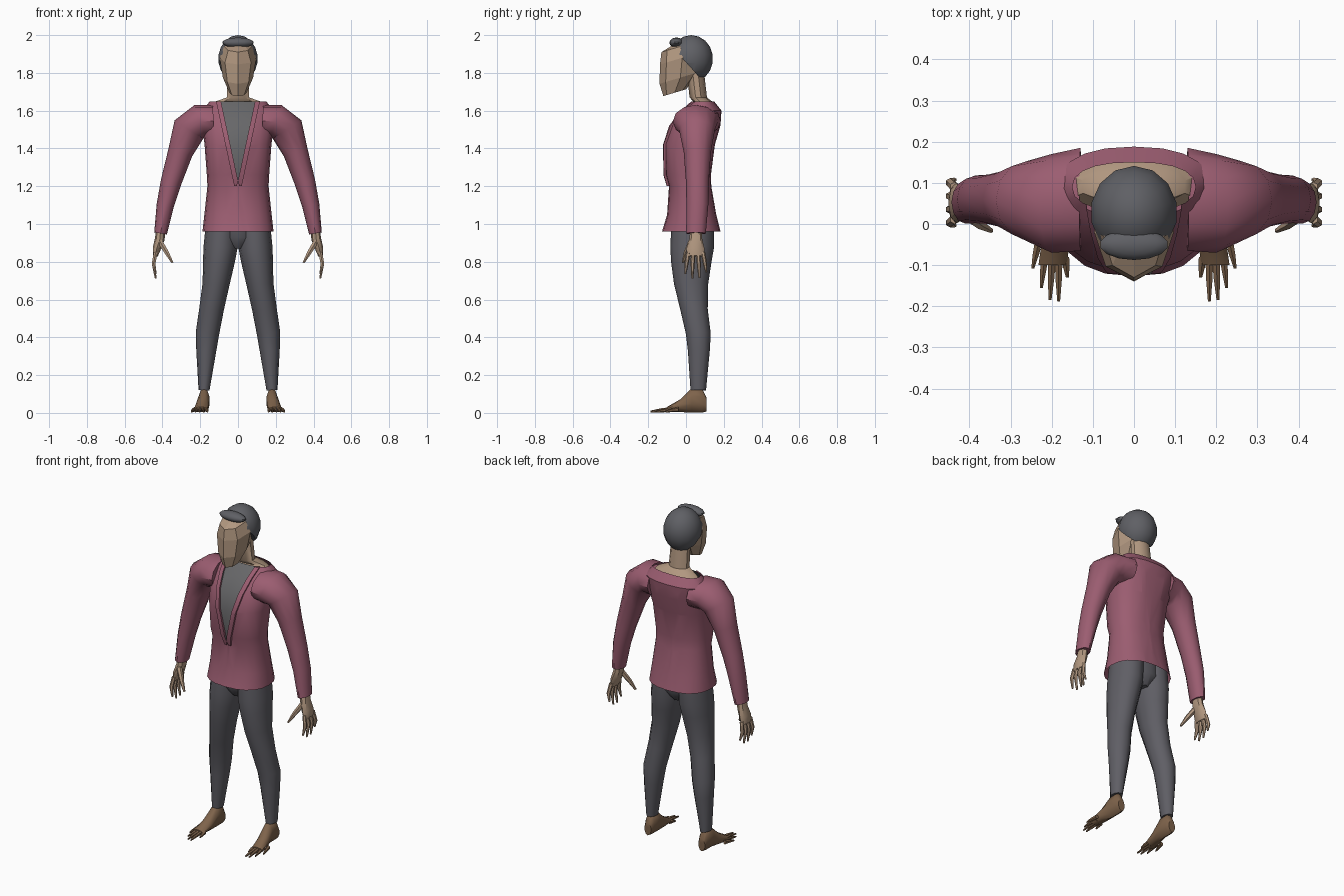
import bpy
import bmesh
from math import cos, sin, pi, radians
from mathutils import Vector, Matrix

cube = bpy.data.objects.get("Cube")
if cube:
    bpy.data.objects.remove(cube, do_unlink=True)


def material(name, *rgb):
    mat = bpy.data.materials.new(name)
    mat.use_nodes = True
    mat.diffuse_color = (*rgb, 1)
    mat.node_tree.nodes["Principled BSDF"].inputs["Base Color"].default_value = (*rgb, 1)
    return mat


SKIN = material("tan skin", .44, .31, .215)
FOOT = material("brown feet", .21, .125, .07)
JACKET = material("mauve jacket", .33, .11, .165)
SHIRT = material("grey shirt", .135, .135, .14)
TROUSERS = material("charcoal trousers", .115, .113, .13)
HAIR = material("dark grey hair", .115, .117, .13)


def finish(name, bm, mats, smooth=True):
    """Turn a bmesh into a named object with its materials."""
    bmesh.ops.recalc_face_normals(bm, faces=bm.faces)
    mesh = bpy.data.meshes.new(name)
    bm.to_mesh(mesh)
    bm.free()
    for mat in mats:
        mesh.materials.append(mat)
    if smooth:
        mesh.shade_smooth()
        mesh.set_sharp_from_angle(angle=radians(40))
    obj = bpy.data.objects.new(name, mesh)
    bpy.context.collection.objects.link(obj)
    return obj


def power(value, p):
    return abs(value) ** p * (1 if value >= 0 else -1)


def loft(sections, n=10, side=1, box=1, tilt=0, along_y=False, caps=True):
    """Skin oval rings given as (x, y, z, half width, half depth)."""
    bm = bmesh.new()
    rings = []
    for i, (x, y, z, a, b) in enumerate(sections):
        before = Vector(sections[max(i - 1, 0)][:3])
        after = Vector(sections[min(i + 1, len(sections) - 1)][:3])
        way = after - before
        if along_y:
            u, v = Vector((1, 0, 0)), Vector((0, 0, 1))
        else:
            u = Vector((-way.z, 0, way.x)).normalized()
            v = Vector((0, 1, tilt))
        ring = []
        for k in range(n):
            t = 2 * pi * k / n - pi / 2
            p = Vector((x, y, z)) + u * a * power(cos(t), box) + v * b * power(sin(t), box)
            p.x *= side
            ring.append(bm.verts.new(p))
        rings.append(ring)
    for low, high in zip(rings, rings[1:]):
        for k in range(n):
            j = (k + 1) % n
            bm.faces.new((low[k], low[j], high[j], high[k]))
    if caps:
        bm.faces.new(rings[0])
        bm.faces.new(rings[-1])
    return bm


def ellipsoid(centre, radii):
    bm = bmesh.new()
    bmesh.ops.create_uvsphere(
        bm, u_segments=14, v_segments=9, radius=1,
        matrix=Matrix.Translation(centre) @ Matrix.Diagonal((*radii, 1)))
    return bm


# Jacket body, open at the hem and the neck
body = loft([
    (0, .028, .96, .188, .155), (0, .03, 1.05, .178, .13), (0, .022, 1.2, .162, .112),
    (0, .012, 1.26, .165, .12), (0, .02, 1.42, .177, .133), (0, .05, 1.52, .19, .132),
    (0, .083, 1.6, .19, .105), (0, .09, 1.648, .15, .06)],
    n=20, box=.85, caps=False)

# Cut the shirt opening and the lapel bands along slanted planes
V_BOTTOM, V_SLOPE, BAND = 1.23, .215, .026
for s in (-1, 1):
    for offset in (0, BAND):
        bmesh.ops.bisect_plane(
            body, geom=body.verts[:] + body.edges[:] + body.faces[:],
            plane_co=(s * offset, 0, V_BOTTOM), plane_no=(1, 0, -s * V_SLOPE))
lapels = []
for face in body.faces:
    c = face.calc_center_median()
    reach = (c.z - V_BOTTOM) * V_SLOPE
    if c.y < .06 and c.z > V_BOTTOM:
        if abs(c.x) < reach:
            face.material_index = 1
        elif abs(c.x) < reach + BAND:
            lapels.append(face)
raised = bmesh.ops.extrude_face_region(body, geom=lapels)["geom"]
bmesh.ops.translate(body, vec=(0, -.012, 0),
                    verts=[g for g in raised if isinstance(g, bmesh.types.BMVert)])
finish("jacket", body, [JACKET, SHIRT])

# Pelvis under the hem
finish("pelvis", loft([(0, .035, .87, .04, .07), (0, .035, .93, .13, .11),
                       (0, .035, 1.04, .16, .105)]), [TROUSERS])

# Neck and open shoulder tops
finish("neck", loft([(0, .09, 1.61, .155, .08), (0, .09, 1.647, .13, .05),
                     (0, .065, 1.67, .062, .046), (0, .05, 1.8, .058, .046)]), [SKIN])

# Faceted head with a ridge down the face
finish("head", loft([
    (0, -.06, 1.695, .046, .06), (0, -.03, 1.775, .08, .11), (0, -.02, 1.88, .097, .118),
    (0, -.03, 1.94, .074, .1), (0, -.01, 1.965, .045, .06)],
    n=8, tilt=.3), [SKIN], smooth=False)

# Hair cap cut on a slant from brow to nape, plus a fringe
cap = ellipsoid((0, .028, 1.875), (.107, .115, .125))
cut = bmesh.ops.bisect_plane(
    cap, geom=cap.verts[:] + cap.edges[:] + cap.faces[:],
    plane_co=(0, .005, 1.85), plane_no=(0, 1.1, 1), clear_inner=True)["geom_cut"]
bmesh.ops.contextual_create(cap, geom=[g for g in cut if isinstance(g, bmesh.types.BMEdge)])
finish("hair", cap, [HAIR])
finish("fringe", ellipsoid((0, -.05, 1.96), (.085, .038, .027)), [HAIR])

for s, label in ((1, "left"), (-1, "right")):
    # Sleeve from the shoulder to the wrist
    finish(label + "_sleeve", loft([
        (.13, .06, 1.545, .085, .125), (.2, .05, 1.543, .092, .12), (.26, .058, 1.5, .09, .095),
        (.305, .06, 1.38, .066, .072), (.355, .06, 1.22, .055, .06),
        (.385, .06, 1.1, .046, .058), (.41, .053, .95, .034, .052)],
        n=12, side=s), [JACKET])

    # Palm, fingers and thumb
    finish(label + "_palm", loft([
        (.408, .053, .98, .024, .03), (.414, .052, .92, .026, .034),
        (.43, .05, .87, .022, .048), (.438, .05, .83, .013, .046)], n=8, side=s), [SKIN])
    for i, drop in enumerate((.735, .712, .715, .745)):
        y = .012 + i * .026
        fan = (i - 1.4) * .011
        finish(f"{label}_finger_{i + 1}", loft([
            (.436, y, .85, .012, .012), (.447, y + fan * .6, .79, .011, .011),
            (.436, y + fan, drop, .005, .005)], n=6, side=s), [SKIN])
    finish(label + "_thumb", loft([
        (.415, .03, .91, .016, .018), (.378, .002, .85, .013, .014),
        (.347, -.016, .795, .006, .006)], n=6, side=s), [SKIN])

    # Trouser leg
    finish(label + "_leg", loft([
        (.085, .035, 1, .085, .112), (.092, .033, .88, .09, .116), (.102, .028, .8, .084, .107),
        (.117, .027, .68, .071, .09), (.14, .042, .55, .065, .073), (.162, .065, .42, .062, .066),
        (.168, .068, .33, .053, .058), (.18, .065, .12, .029, .041)],
        n=12, side=s), [TROUSERS])

    # Bare foot with long toes
    finish(label + "_foot", loft([
        (.18, .108, .045, .022, .038), (.18, .085, .066, .03, .064), (.18, .03, .066, .031, .064),
        (.188, -.03, .038, .036, .034), (.198, -.1, .018, .036, .014)],
        n=10, side=s, along_y=True), [FOOT])
    for i, tip in enumerate((-.13, -.188, -.185, -.155, -.108)):
        x = .167 + i * .016
        out = (i - 1) * .005
        root = -.08 + max(i - 2, 0) * .02
        finish(f"{label}_toe_{i + 1}", loft([
            (x, root, .018, .011, .013), (x + out / 2, (root + tip) / 2, .014, .009, .01),
            (x + out, tip, .007, .004, .005)], n=6, side=s, along_y=True), [FOOT])
